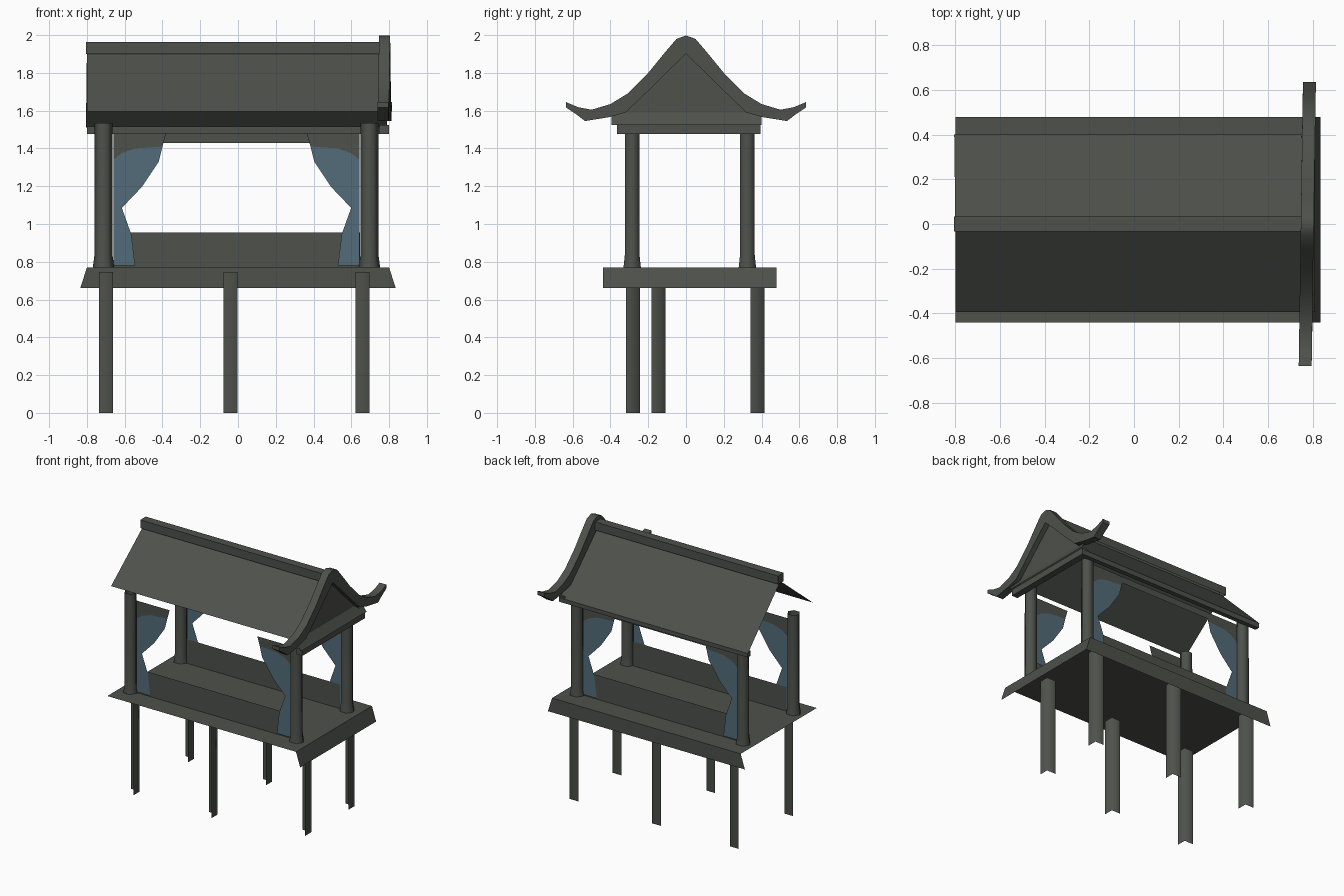
import bpy, bmesh, math

if "Cube" in bpy.data.objects:
    bpy.data.objects.remove(bpy.data.objects["Cube"])

def material(name, rgb):
    m = bpy.data.materials.new(name)
    m.diffuse_color = (*rgb, 1)
    m.use_nodes = True
    m.node_tree.nodes["Principled BSDF"].inputs["Base Color"].default_value = m.diffuse_color
    return m

WOOD = material("dark weathered wood", (0.075, 0.082, 0.070))
CLOTH = material("slate blue cloth", (0.085, 0.150, 0.190))
CX = -0.008  # the posts and curtains are centred here

def mesh(name, verts, faces, mat=WOOD, smooth=False):
    me = bpy.data.meshes.new(name)
    me.from_pydata(verts, [], faces)
    me.materials.append(mat)
    for p in me.polygons:
        p.use_smooth = smooth
    ob = bpy.data.objects.new(name, me)
    bpy.context.collection.objects.link(ob)
    return ob

def box(name, x0, x1, y0, y1, z0, z1, skip_bottom=False):
    v = [(x, y, z) for z in (z0, z1) for x, y in ((x0, y0), (x1, y0), (x1, y1), (x0, y1))]
    f = [(i, (i + 1) % 4, 4 + (i + 1) % 4, 4 + i) for i in range(4)] + [(4, 5, 6, 7)]
    if not skip_bottom:
        f.append((3, 2, 1, 0))
    return mesh(name, v, f)

def panel(name, pts, mat=WOOD):
    return mesh(name, pts, [tuple(range(len(pts)))], mat)

# deck sheet with skirts on the back and right only
mesh("deck", [(-.8, -.44, .77), (.8, -.44, .77), (.8, .48, .77), (-.8, .48, .77)], [(0, 1, 2, 3)])
mesh("deck_skirt",
     [(.8, -.44, .77), (.8, .48, .77), (-.8, .48, .77),
      (.835, -.44, .66), (.835, .48, .66), (-.835, .48, .66)],
     [(0, 3, 4, 1), (1, 4, 5, 2)])

# stilts, each an open corner of two faces
for x, y in ((-.7, -.28), (-.04, -.28), (.66, -.145), (-.7, .378), (-.04, .378), (.66, .378)):
    h = .037
    plan = [(x + h, y - h), (x + h, y + h), (x - h, y + h)]
    mesh("stilt", [(a, b, z) for z in (0, .745) for a, b in plan],
         [(0, 1, 4, 3), (1, 2, 5, 4)], smooth=True)

# six-sided posts with flared feet
def post(x, y):
    rings = [(.77, 1.18), (.835, 1.0), (1.535, .97)]
    v = [(x + .048 * k * math.cos(i * math.pi / 3), y + .045 * k * math.sin(i * math.pi / 3), z)
         for z, k in rings for i in range(6)]
    f = [(r * 6 + i, r * 6 + (i + 1) % 6, r * 6 + 6 + (i + 1) % 6, r * 6 + 6 + i)
         for r in range(2) for i in range(6)]
    mesh("post", v, f, smooth=True)

# tied-back curtains under dark brackets (left side outline, mirrored)
top = [(-.66, 1.34), (-.615, 1.375), (-.545, 1.40), (-.40, 1.41)]
drape = top + [(-.42, 1.33), (-.51, 1.195), (-.615, 1.085), (-.565, .945), (-.545, .78), (-.66, .78)]
bracket = top + [(-.38, 1.48), (-.66, 1.48)]
for y in (-.285, .325):
    for s in (1, -1):
        post(CX - s * .704, y)
        place = lambda pts: [(CX + s * (x - CX), y, z) for x, z in pts]
        panel("curtain", place(drape), CLOTH)
        panel("curtain_bracket", place(bracket))
    # low wall between the posts, just inside the curtains
    yi = y - .008 if y > 0 else y + .008
    panel("low_wall", [(-.66, yi, .77), (.645, yi, .77), (.645, yi, .955), (-.66, yi, .955)])

# beams and lintel below the roof
panel("back_lintel", [(-.40, .325, 1.43), (.385, .325, 1.43), (.385, .325, 1.48), (-.40, .325, 1.48)])
box("back_beam", -.8, .8, .36, .395, 1.476, 1.515)
box("end_beam", .75, .8, -.365, .395, 1.476, 1.525)

# roof slopes, the back one reaching lower
panel("front_roof", [(-.8, -.395, 1.595), (.77, -.395, 1.595), (.77, 0, 1.91), (-.8, 0, 1.91)])
panel("back_roof", [(-.8, 0, 1.91), (.77, 0, 1.91), (.79, .40, 1.51), (-.805, .40, 1.51)])
box("ridge_cap", -.805, .76, -.033, .033, 1.90, 1.963, True)

# gable triangle and the sloping board under it
panel("gable", [(.765, -.34, 1.59), (.765, .34, 1.59), (.765, 0, 1.91)])
panel("gable_board", [(.765, -.395, 1.59), (.81, -.395, 1.525), (.81, .40, 1.525), (.765, .40, 1.59)])

# curved bargeboard with upturned tips: upper and lower edges from tip to peak
upper = [(-.635, 1.645), (-.57, 1.618), (-.50, 1.605), (-.40, 1.635), (-.31, 1.69),
         (-.20, 1.80), (-.11, 1.91), (-.05, 1.98), (0, 1.998)]
lower = [(-.635, 1.617), (-.58, 1.58), (-.535, 1.545), (-.41, 1.565), (-.32, 1.59),
         (-.21, 1.695), (-.12, 1.785), (-.05, 1.852), (0, 1.90)]
upper += [(-y, z) for y, z in upper[-2::-1]]
lower += [(-y, z) for y, z in lower[-2::-1]]
n = len(upper)
v, f = [], []
for i in range(n):
    shift = .015 * upper[i][0]  # the board is turned very slightly
    for x, (y, z) in ((.747, upper[i]), (.805, upper[i]), (.805, lower[i]), (.747, lower[i])):
        v.append((x + shift, y, z))
for i in range(n - 1):
    a = 4 * i
    f += [(a + j, a + (j + 1) % 4, a + 4 + (j + 1) % 4, a + 4 + j) for j in range(4)]
f += [(0, 1, 2, 3), (4 * n - 1, 4 * n - 2, 4 * n - 3, 4 * n - 4)]
board = mesh("bargeboard", v, f)
bm = bmesh.new()
bm.from_mesh(board.data)
bmesh.ops.recalc_face_normals(bm, faces=bm.faces)
bm.to_mesh(board.data)
bm.free()
bpy.context.view_layer.objects.active = board
board.select_set(True)
bpy.ops.object.shade_smooth_by_angle(angle=math.radians(40))
